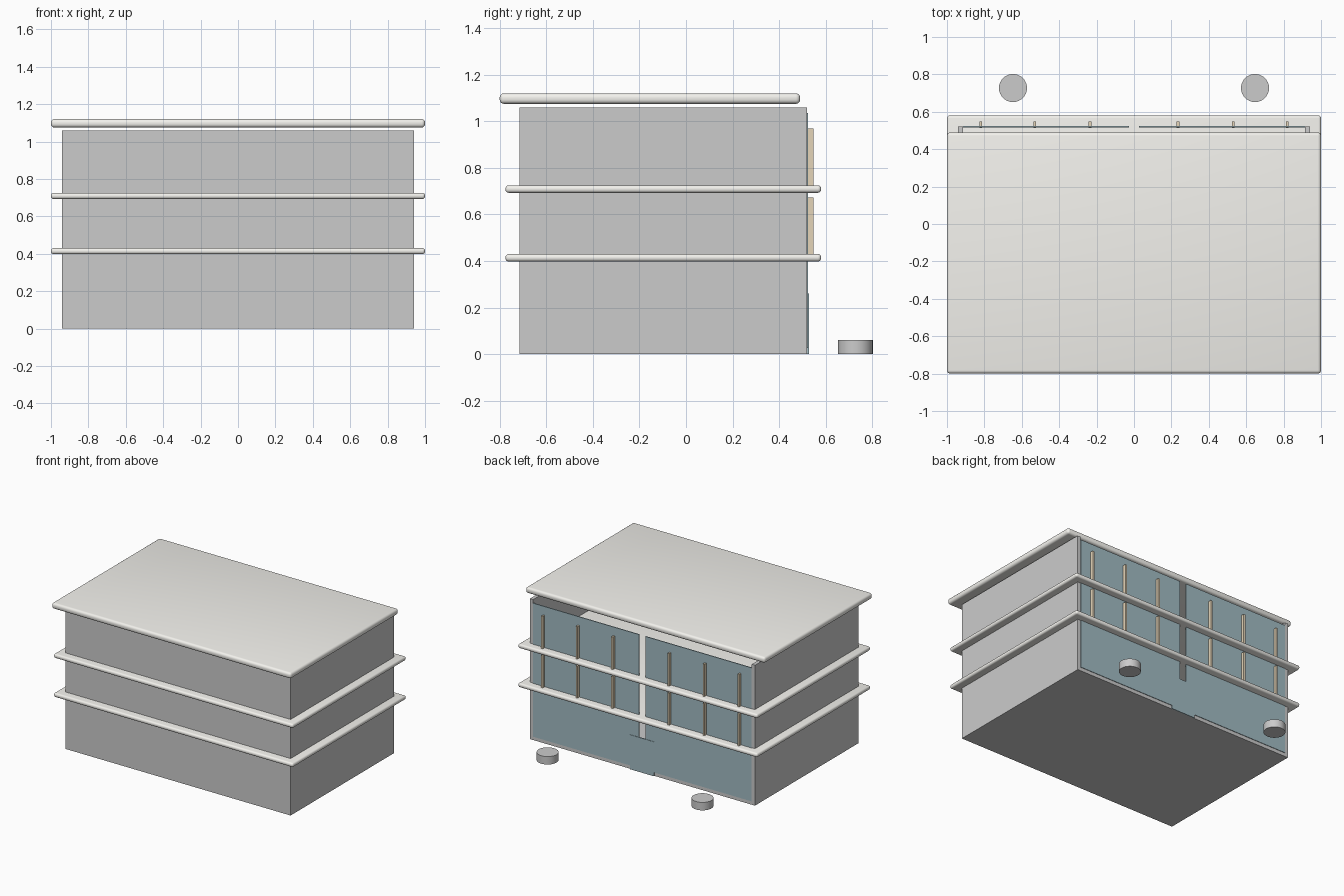
import bpy
import bmesh
import math

if "Cube" in bpy.data.objects:
    bpy.data.objects.remove(bpy.data.objects["Cube"])


def material(name, rgb):
    m = bpy.data.materials.new(name)
    m.diffuse_color = (*rgb, 1)
    m.use_nodes = True
    m.node_tree.nodes["Principled BSDF"].inputs["Base Color"].default_value = m.diffuse_color
    return m


CREAM = material("cream", (0.90, 0.89, 0.85))
GLASS = material("blue_glass", (0.36, 0.50, 0.55))
TAN = material("tan", (0.78, 0.66, 0.48))


def finish(bm, name, mat=None):
    bmesh.ops.recalc_face_normals(bm, faces=bm.faces)
    mesh = bpy.data.meshes.new(name)
    bm.to_mesh(mesh)
    bm.free()
    obj = bpy.data.objects.new(name, mesh)
    bpy.context.collection.objects.link(obj)
    if mat:
        mesh.materials.append(mat)
    return obj


def smooth(obj, degrees=40):
    bpy.ops.object.select_all(action='DESELECT')
    obj.select_set(True)
    bpy.context.view_layer.objects.active = obj
    bpy.ops.object.shade_smooth_by_angle(angle=math.radians(degrees))


def box(name, x, y, z, mat=None, bevel=0):
    bm = bmesh.new()
    bmesh.ops.create_cube(bm, size=1)
    for v in bm.verts:
        v.co = [lo + (c + 0.5) * (hi - lo) for c, (lo, hi) in zip(v.co, (x, y, z))]
    if bevel:
        bmesh.ops.bevel(bm, geom=bm.edges[:], offset=bevel, segments=4,
                        profile=0.5, affect='EDGES')
    obj = finish(bm, name, mat)
    if bevel:
        smooth(obj)
    return obj


# Wall shell: U-shaped plan, open at the top and back, standing on a floor
W, F, B, T, H = 0.94, -0.715, 0.52, 0.027, 1.06
plan = [(-W, B), (-W, F), (W, F), (W, B),
        (W - T, B), (W - T, F + T), (T - W, F + T), (T - W, B)]
bm = bmesh.new()
base = bm.faces.new([bm.verts.new((x, y, 0)) for x, y in plan])
ext = bmesh.ops.extrude_face_region(bm, geom=[base])
top = [g for g in ext["geom"] if isinstance(g, bmesh.types.BMVert)]
bmesh.ops.translate(bm, verts=top, vec=(0, 0, H))
finish(bm, "walls")
box("ground_floor", (T - W, W - T), (F + T, B), (0, 0.027))

# Projecting floor slabs and roof with rounded rims
for i, z in enumerate((0.398, 0.693)):
    box(f"floor_slab_{i + 1}", (-1, 1), (-0.775, 0.58), (z, z + 0.032), CREAM, 0.014)
box("roof_slab", (-1, 1), (-0.80, 0.49), (1.075, 1.12), CREAM, 0.018)

# Back glazing in two halves, with vertical fins on the upper storeys
for side, s in (("left", -1), ("right", 1)):
    box(f"glass_{side}", sorted((s * 0.027, s * 0.913)), (0.517, 0.524),
        (0.027, 1.035), GLASS)
    for i, x in enumerate((0.235, 0.53, 0.82)):
        for floor, (z0, z1) in enumerate(((0.425, 0.672), (0.722, 0.97))):
            box(f"fin_{side}_{i + 1}_{floor + 1}",
                (s * x - 0.007, s * x + 0.007), (0.512, 0.547), (z0, z1), TAN)

# Entrance door panel
box("door", (-0.1, 0.1), (0.519, 0.527), (0, 0.26), GLASS)

# Round planters in front of the entrance
for side, s in (("left", -1), ("right", 1)):
    bm = bmesh.new()
    bmesh.ops.create_cone(bm, cap_ends=True, segments=32, radius1=0.075,
                          radius2=0.075, depth=0.06)
    bmesh.ops.translate(bm, verts=bm.verts, vec=(s * 0.647, 0.727, 0.03))
    smooth(finish(bm, f"planter_{side}"))
